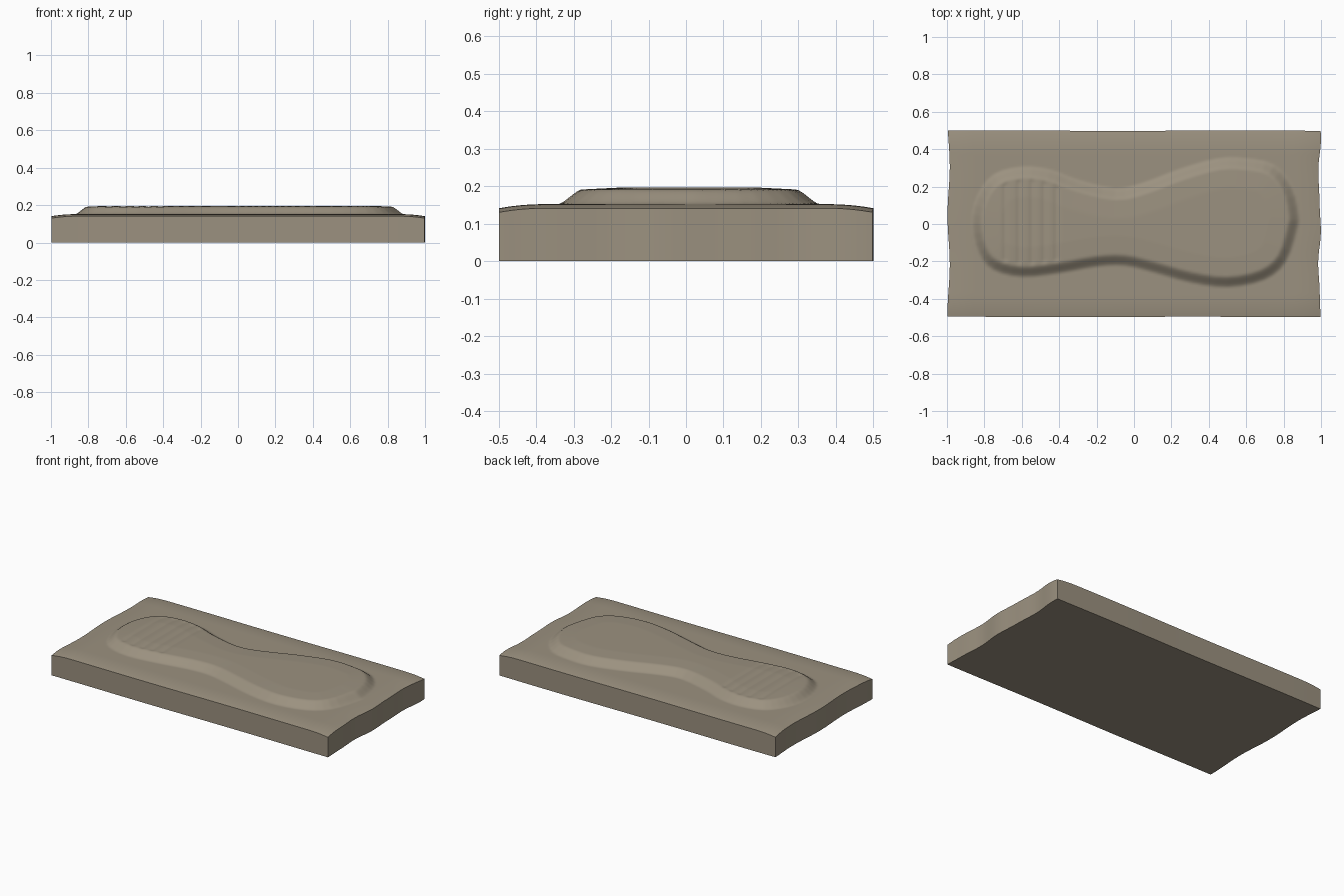
import bpy, bmesh, math
from mathutils import Vector

if "Cube" in bpy.data.objects:
    bpy.data.objects.remove(bpy.data.objects["Cube"])

NX, NY = 200, 100

# clay / stone colour
stone = bpy.data.materials.new("warm grey stone")
stone.diffuse_color = (0.33, 0.285, 0.215, 1)
stone.use_nodes = True
stone.node_tree.nodes["Principled BSDF"].inputs["Base Color"].default_value = stone.diffuse_color

# outer contour of the raised sole
CTRL = [(-0.87, 0.0), (-0.84, -0.15), (-0.76, -0.245), (-0.6, -0.285), (-0.4, -0.265),
        (-0.2, -0.23), (-0.05, -0.225), (0.1, -0.26), (0.3, -0.315), (0.5, -0.34),
        (0.7, -0.30), (0.82, -0.2), (0.875, -0.03), (0.885, 0.05), (0.85, 0.2),
        (0.75, 0.315), (0.6, 0.35), (0.45, 0.35), (0.25, 0.295), (0.05, 0.22),
        (-0.1, 0.19), (-0.3, 0.235), (-0.45, 0.29), (-0.6, 0.305), (-0.75, 0.265), (-0.84, 0.15)]


def smooth_loop(pts, n):
    # closed Catmull-Rom curve
    out = []
    for i in range(len(pts)):
        a, b, c, d = (Vector(pts[(i + k) % len(pts)]) for k in (-1, 0, 1, 2))
        for s in range(n):
            t = s / n
            out.append(0.5 * (2 * b + (c - a) * t + (2 * a - 5 * b + 4 * c - d) * t * t
                              + (3 * b - a - 3 * c + d) * t ** 3))
    return [(p.x, p.y) for p in out]


LOOP = smooth_loop(CTRL, 3)


def depth(x, y):
    # distance inside the contour, 0 when outside
    inside, best = False, 9.0
    px, py = LOOP[-1]
    for qx, qy in LOOP:
        if (py > y) != (qy > y) and x < (qx - px) * (y - py) / (qy - py) + px:
            inside = not inside
        ex, ey = qx - px, qy - py
        t = max(0, min(1, ((x - px) * ex + (y - py) * ey) / (ex * ex + ey * ey)))
        best = min(best, (x - px - t * ex) ** 2 + (y - py - t * ey) ** 2)
        px, py = qx, qy
    return math.sqrt(best) if inside else 0.0


def height(x, y):
    # slab with softly worn rim
    e = min(1, (0.5 - abs(y)) / 0.13) if abs(y) < 0.5 else 0
    f = min(1, (1 - abs(x)) / 0.15) if abs(x) < 1 else 0
    z = 0.152 - 0.011 * (1 - e) ** 2.2 - 0.011 * (1 - f) ** 2.2
    z = max(z, 0.131)
    # raised sole with sloping wall
    if abs(x) < 0.9 and abs(y) < 0.37:
        d = depth(x, y)
        if d > 0:
            t = min(1, d / 0.06)
            z += 0.039 * (0.5 * t + 0.5 * t * t * (3 - 2 * t))
            if d > 0.06:
                z += 0.005 * min(1, (d - 0.06) / 0.1)
                # heel grooves
                for gx in (-0.69, -0.615, -0.545, -0.48, -0.415):
                    z -= 0.005 * math.exp(-((x - gx) / 0.013) ** 2) * min(1, (d - 0.06) / 0.02)
    return z


def warp(x, y):
    # uneven short ends and slightly uneven long sides
    if x > 0:
        w = 0.008 + 0.006 * math.cos(13 * y + math.pi) + 0.002 * math.sin(25 * y)
    else:
        w = 0.009 + 0.006 * math.cos(12 * y + 2.6)
    v = 0.002 + 0.003 * math.sin(5 * x + 2) if y > 0 else 0.006 + 0.003 * math.sin(5 * x)
    return x * (1 - w * x ** 6), y * (1 - v * (2 * y) ** 6)


bm = bmesh.new()
grid = []
for i in range(NX + 1):
    col = []
    for j in range(NY + 1):
        x, y = -1 + 2 * i / NX, -0.5 + j / NY
        z = height(x, y)
        col.append(bm.verts.new((*warp(x, y), z)))
    grid.append(col)
for i in range(NX):
    for j in range(NY):
        bm.faces.new((grid[i][j], grid[i + 1][j], grid[i + 1][j + 1], grid[i][j + 1])).smooth = True

# side walls and flat underside
rim = ([grid[i][0] for i in range(NX)] + [grid[NX][j] for j in range(NY)]
       + [grid[i][NY] for i in range(NX, 0, -1)] + [grid[0][j] for j in range(NY, 0, -1)])
low = [bm.verts.new((v.co.x, v.co.y, 0)) for v in rim]
n = len(rim)
for k in range(n):
    m = (k + 1) % n
    bm.faces.new((low[k], low[m], rim[m], rim[k])).smooth = True
bm.faces.new(low[::-1])
bm.normal_update()

mesh = bpy.data.meshes.new("footprint_slab")
bm.to_mesh(mesh)
bm.free()
mesh.materials.append(stone)
slab = bpy.data.objects.new("footprint_slab", mesh)
bpy.context.collection.objects.link(slab)
bpy.context.view_layer.objects.active = slab
slab.select_set(True)
bpy.ops.object.shade_smooth_by_angle(angle=math.radians(35))
